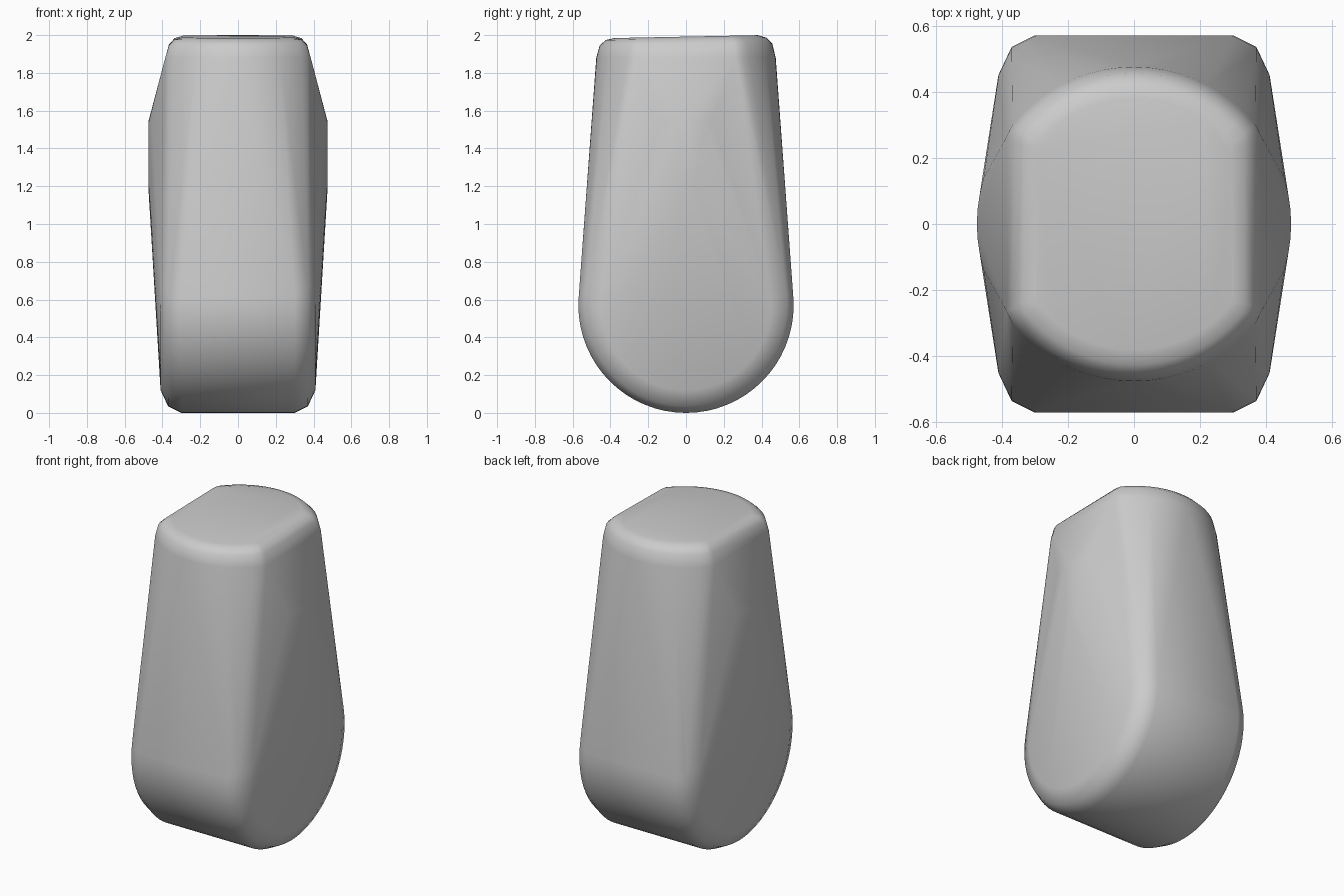
import bpy
import bmesh
from math import sin, cos, tau, radians

cube = bpy.data.objects.get("Cube")
if cube:
    bpy.data.objects.remove(cube, do_unlink=True)

grey = bpy.data.materials.new("plain grey")
grey.use_nodes = True
colour = (0.6, 0.6, 0.6, 1)
grey.diffuse_color = colour
grey.node_tree.nodes["Principled BSDF"].inputs["Base Color"].default_value = colour

SIDES = 64
ROLL_Z = 0.57
bm = bmesh.new()


def roll_ring(x, radius):
    """Ring of the rounded foot, around the x axis."""
    for i in range(SIDES):
        a = tau * i / SIDES
        bm.verts.new((x, radius * cos(a), ROLL_Z + radius * sin(a)))


def post_ring(z, radius, limit, tilt=0.0):
    """Upright ring with its left and right sides trimmed flat."""
    for i in range(SIDES):
        a = tau * i / SIDES
        x = max(-limit, min(limit, radius * cos(a)))
        y = radius * sin(a)
        bm.verts.new((x, y, z + tilt * y))


# Rounded foot with softened rims
for side in (-1, 1):
    for x, radius in ((0.30, 0.57), (0.37, 0.535), (0.41, 0.45)):
        roll_ring(side * x, radius)

# Bulging upper body, trimmed shoulders and softened top
for z, radius, limit, tilt in ((1.20, 0.475, 0.475, 0), (1.54, 0.475, 0.475, 0),
                               (1.88, 0.475, 0.385, 0), (1.95, 0.457, 0.365, 0.01),
                               (1.98, 0.425, 0.335, 0.015), (1.992, 0.38, 0.295, 0.02)):
    post_ring(z, radius, limit, tilt)

# Stretch one skin over all the rings
hull = bmesh.ops.convex_hull(bm, input=bm.verts[:])
spare = {g for g in hull["geom_interior"] + hull["geom_unused"]
         if isinstance(g, bmesh.types.BMVert)}
bmesh.ops.delete(bm, geom=list(spare), context="VERTS")
bmesh.ops.dissolve_limit(bm, angle_limit=radians(0.5), verts=bm.verts[:], edges=bm.edges[:])
bmesh.ops.recalc_face_normals(bm, faces=bm.faces[:])

mesh = bpy.data.meshes.new("body")
bm.to_mesh(mesh)
bm.free()
mesh.materials.append(grey)
body = bpy.data.objects.new("body", mesh)
bpy.context.collection.objects.link(body)

bpy.ops.object.select_all(action="DESELECT")
body.select_set(True)
bpy.context.view_layer.objects.active = body
bpy.ops.object.shade_smooth_by_angle(angle=radians(40))
